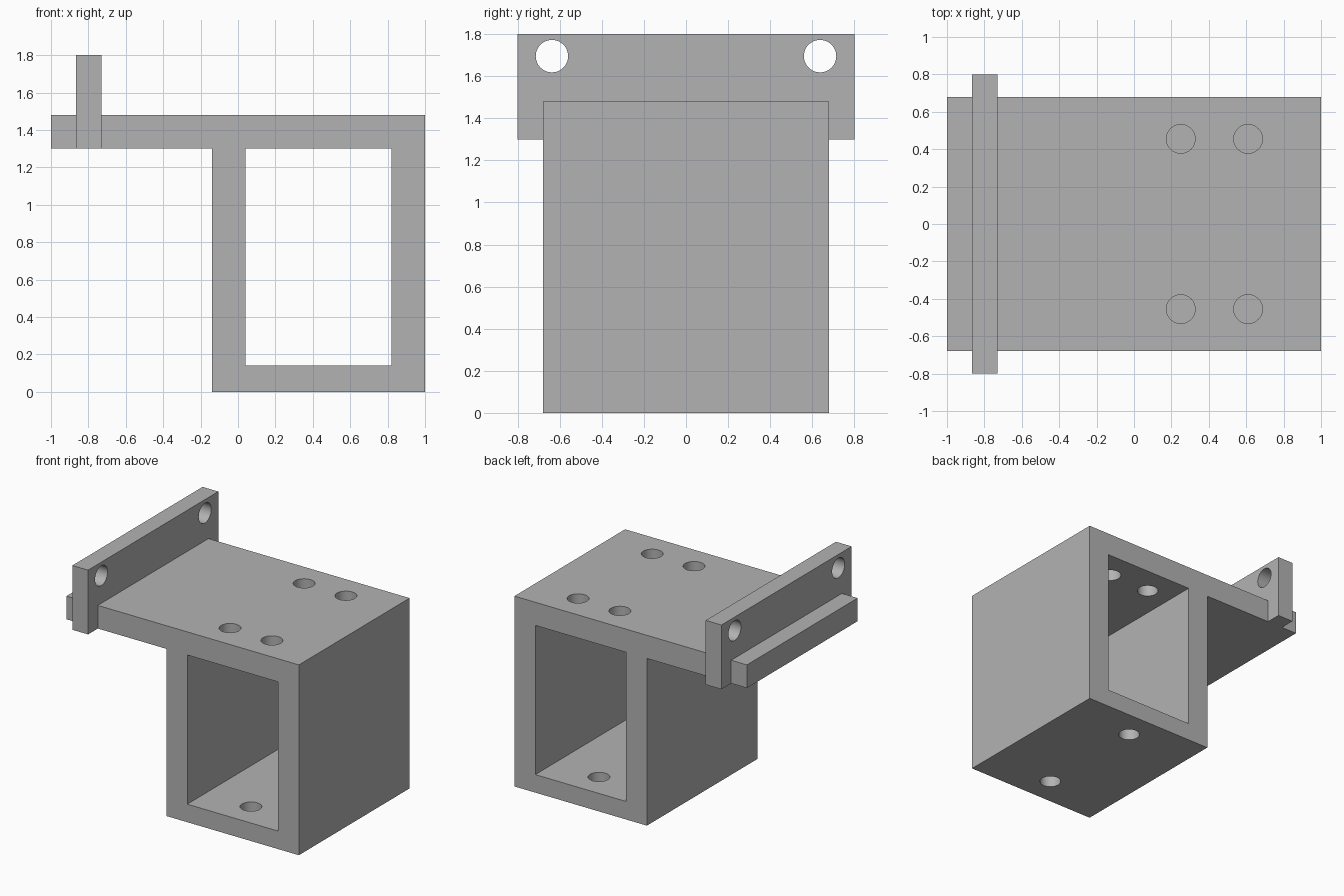
import bpy, bmesh, math
from mathutils import Matrix

cube = bpy.data.objects.get("Cube")
if cube:
    bpy.data.objects.remove(cube, do_unlink=True)

grey = bpy.data.materials.new("plain_grey")
grey.use_nodes = True
colour = (0.45, 0.45, 0.45, 1)
grey.diffuse_color = colour
grey.node_tree.nodes["Principled BSDF"].inputs["Base Color"].default_value = colour

TOP, SHELF, FLOOR, DEPTH = 1.48, 1.30, 0.14, 0.68
HOLE_R = 0.077


def make_object(name, bm):
    bmesh.ops.recalc_face_normals(bm, faces=bm.faces)
    mesh = bpy.data.meshes.new(name)
    bm.to_mesh(mesh)
    bm.free()
    mesh.materials.append(grey)
    obj = bpy.data.objects.new(name, mesh)
    bpy.context.collection.objects.link(obj)
    return obj


def extrude_profile(name, points, half):
    """Extrude an x-z outline along y, centred on y = 0."""
    bm = bmesh.new()
    face = bm.faces.new([bm.verts.new((x, -half, z)) for x, z in points])
    result = bmesh.ops.extrude_face_region(bm, geom=[face])
    verts = [v for v in result["geom"] if isinstance(v, bmesh.types.BMVert)]
    bmesh.ops.translate(bm, verts=verts, vec=(0, 2 * half, 0))
    return make_object(name, bm)


def rectangle(x0, x1, z0, z1):
    return [(x0, z0), (x1, z0), (x1, z1), (x0, z1)]


def drill(name, location, length, along_x=False):
    """Round cutter, upright or lying along x."""
    bm = bmesh.new()
    turn = Matrix.Rotation(math.pi / 2 if along_x else 0, 4, "Y")
    bmesh.ops.create_cone(bm, cap_ends=True, segments=48, radius1=HOLE_R,
                          radius2=HOLE_R, depth=length,
                          matrix=Matrix.Translation(location) @ turn)
    return make_object(name, bm)


def combine(target, tool, operation):
    mod = target.modifiers.new(tool.name, "BOOLEAN")
    mod.operation, mod.solver, mod.object = operation, "EXACT", tool
    bpy.context.view_layer.objects.active = target
    bpy.ops.object.modifier_apply(modifier=mod.name)
    bpy.data.objects.remove(tool, do_unlink=True)


# Box with an overhanging shelf
bracket = extrude_profile("bracket", [
    (-0.14, 0), (1, 0), (1, TOP), (-1, TOP), (-1, SHELF), (-0.14, SHELF)], DEPTH)
combine(bracket, extrude_profile("opening", rectangle(0.04, 0.82, FLOOR, SHELF), 1),
        "DIFFERENCE")

# Upright cross plate through the shelf
combine(bracket, extrude_profile("cross_plate", rectangle(-0.865, -0.73, SHELF, 1.8), 0.8),
        "UNION")

# Holes: four in the top, two in the floor, two in the cross plate
for side in (-1, 1):
    for x in (0.25, 0.61):
        combine(bracket, drill("top_hole", (x, side * 0.455, TOP), 0.6), "DIFFERENCE")
    combine(bracket, drill("floor_hole", (0.43, side * 0.455, 0), 0.6), "DIFFERENCE")
    combine(bracket, drill("plate_hole", (-0.8, side * 0.637, 1.695), 0.4, True),
            "DIFFERENCE")

bpy.ops.object.select_all(action="DESELECT")
bracket.select_set(True)
bpy.context.view_layer.objects.active = bracket
bpy.ops.object.shade_smooth_by_angle(angle=math.radians(30))
